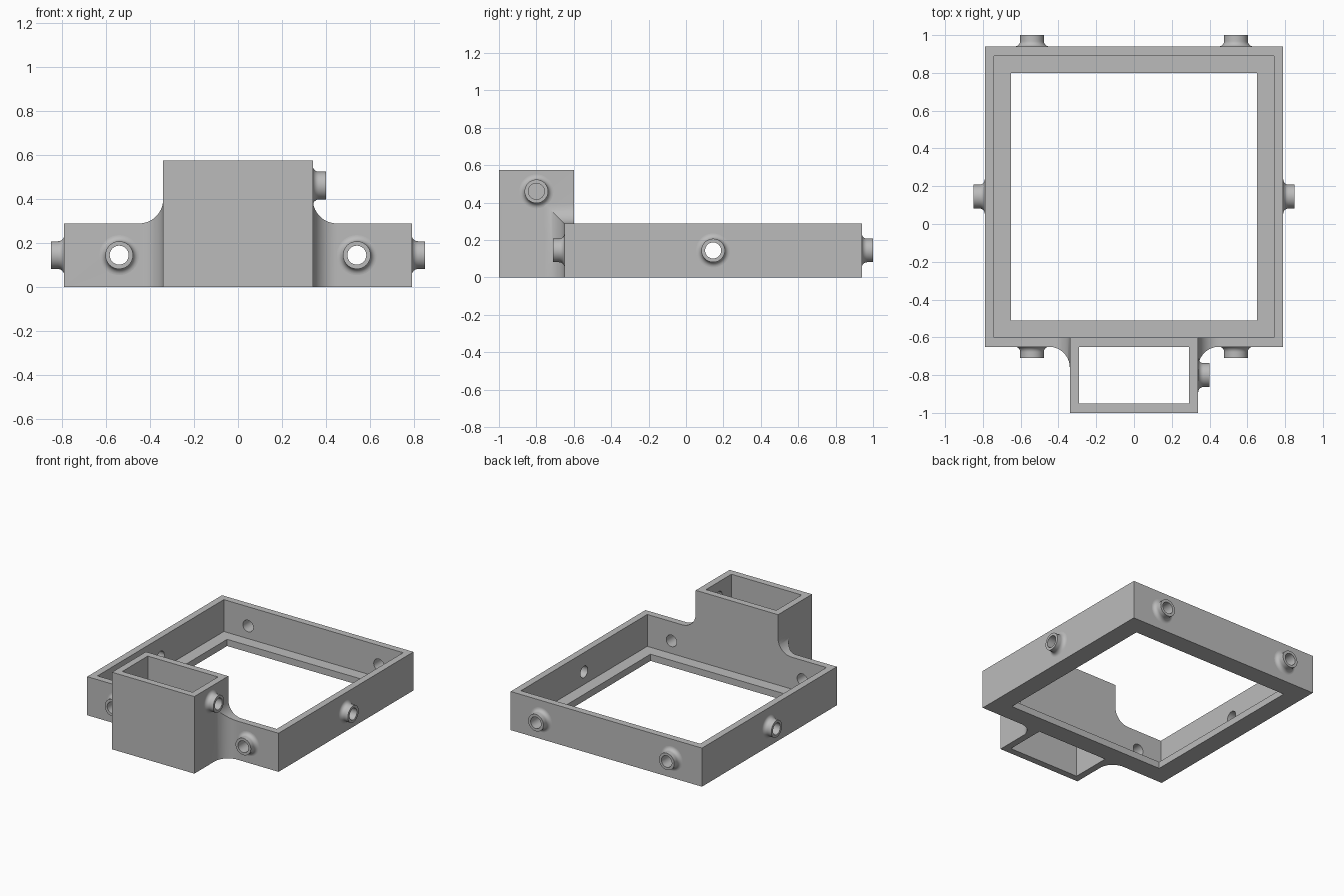
import bpy, bmesh
from math import pi, sin, cos
from mathutils import Matrix, Vector

if "Cube" in bpy.data.objects:
    bpy.data.objects.remove(bpy.data.objects["Cube"], do_unlink=True)

gray = bpy.data.materials.new("plain gray")
gray.use_nodes = True
color = (0.5, 0.5, 0.5, 1)
gray.diffuse_color = color
gray.node_tree.nodes["Principled BSDF"].inputs["Base Color"].default_value = color

# Main dimensions
HALF, FRONT, BACK, TOP = 0.79, -0.65, 0.94, 0.288
WALL, LIP, LIP_Z = 0.05, 0.14, 0.05
BOX_HALF, BOX_FRONT, BOX_TOP = 0.34, -1.0, 0.575
FILLET, BORE, PEG, PEG_LEN, FLARE = 0.11, 0.043, 0.063, 0.06, 0.028
MID_Y = (FRONT + BACK) / 2


def finish(name, bm):
    bmesh.ops.recalc_face_normals(bm, faces=bm.faces[:])
    mesh = bpy.data.meshes.new(name)
    bm.to_mesh(mesh)
    bm.free()
    mesh.materials.append(gray)
    obj = bpy.data.objects.new(name, mesh)
    bpy.context.collection.objects.link(obj)
    return obj


def prism(name, points, offset):
    """Extrude a flat outline along an offset."""
    bm = bmesh.new()
    face = bm.faces.new([bm.verts.new(p) for p in points])
    ext = bmesh.ops.extrude_face_region(bm, geom=[face])
    verts = [v for v in ext["geom"] if isinstance(v, bmesh.types.BMVert)]
    bmesh.ops.translate(bm, verts=verts, vec=offset)
    return finish(name, bm)


def block(name, x, y0, y1, z0, z1):
    return prism(name, [(-x, y0, z0), (x, y0, z0), (x, y1, z0), (-x, y1, z0)], (0, 0, z1 - z0))


def combine(target, tool, operation):
    """Apply a boolean and discard its tool."""
    mod = target.modifiers.new("cut", "BOOLEAN")
    mod.operation, mod.object, mod.solver = operation, tool, "EXACT"
    bpy.ops.object.select_all(action="DESELECT")
    bpy.context.view_layer.objects.active = target
    target.select_set(True)
    bpy.ops.object.modifier_apply(modifier=mod.name)
    bpy.data.objects.remove(tool, do_unlink=True)


def smooth(obj):
    bpy.ops.object.select_all(action="DESELECT")
    bpy.context.view_layer.objects.active = obj
    obj.select_set(True)
    bpy.ops.object.shade_smooth_by_angle(angle=pi / 6)


def shoulder(level, side):
    """Half outline: concave round from the box side down to the frame."""
    steps = 14
    arc = []
    for i in range(steps + 1):
        a = pi / 2 * i / steps
        arc.append((BOX_HALF + FILLET * (1 - cos(a)), level + side * FILLET * (1 - sin(a))))
    return arc


def mirrored(half):
    return half + [(-x, v) for x, v in reversed(half)]


# Body: plan outline crossed with the front silhouette
plan = mirrored([(BOX_HALF, BOX_FRONT)] + shoulder(FRONT, -1) + [(HALF, FRONT), (HALF, BACK)])
body = prism("frame_and_box", [(x, y, 0) for x, y in plan], (0, 0, BOX_TOP))
front = mirrored([(BOX_HALF, BOX_TOP + 0.1)] + shoulder(TOP, 1) + [(1, TOP), (1, -0.1)])
combine(body, prism("silhouette", [(x, -1.2, z) for x, z in front], (0, 2.4, 0)), "INTERSECT")

# Openings: low rear rim, recess above the lip, lip opening, box channel
inner = FRONT + WALL
for cutter in (
    block("rim_clearance", 0.6, inner, 1.2, TOP, 1),
    block("recess", HALF - WALL, inner, BACK - WALL, LIP_Z, 1),
    block("opening", HALF - LIP, FRONT + LIP, BACK - LIP, -0.1, 0.2),
    block("channel", BOX_HALF - WALL, BOX_FRONT + WALL, FRONT, -0.1, 1),
):
    combine(body, cutter, "DIFFERENCE")

# Tubular pegs: name, position on the wall, outward direction
pegs = [("box_peg", (BOX_HALF, -0.8, 0.46), (1, 0, 0))]
for s, label in ((-1, "right"), (1, "left")):
    pegs += [
        (f"front_{label}_peg", (s * 0.54, FRONT, TOP / 2), (0, -1, 0)),
        (f"back_{label}_peg", (s * 0.54, BACK, TOP / 2), (0, 1, 0)),
        (f"side_{label}_peg", (s * HALF, MID_Y, TOP / 2), (s, 0, 0)),
    ]

# Peg section, from the bore round the tip to the flared foot
section = [(BORE, 0), (BORE, PEG_LEN), (PEG, PEG_LEN)]
for i in range(9):
    a = pi / 2 * i / 8
    section.append((PEG + FLARE * (1 - cos(a)), FLARE * (1 - sin(a))))

for name, place, direction in pegs:
    turn = Vector(direction).to_track_quat("Z", "Y").to_matrix().to_4x4()
    pose = Matrix.Translation(place) @ turn
    # Bore through the wall
    bm = bmesh.new()
    bmesh.ops.create_cone(bm, cap_ends=True, segments=40, radius1=BORE, radius2=BORE,
                          depth=0.16, matrix=pose)
    combine(body, finish("bore", bm), "DIFFERENCE")
    # Turned tube
    bm = bmesh.new()
    verts = [bm.verts.new((r, 0, z)) for r, z in section]
    edges = [bm.edges.new(pair) for pair in zip(verts, verts[1:])]
    bmesh.ops.spin(bm, geom=verts + edges, axis=(0, 0, 1), cent=(0, 0, 0),
                   angle=2 * pi, steps=40, use_duplicate=False)
    bmesh.ops.remove_doubles(bm, verts=bm.verts[:], dist=0.0001)
    bmesh.ops.recalc_face_normals(bm, faces=bm.faces[:])
    bm.transform(pose)
    smooth(finish(name, bm))

smooth(body)
